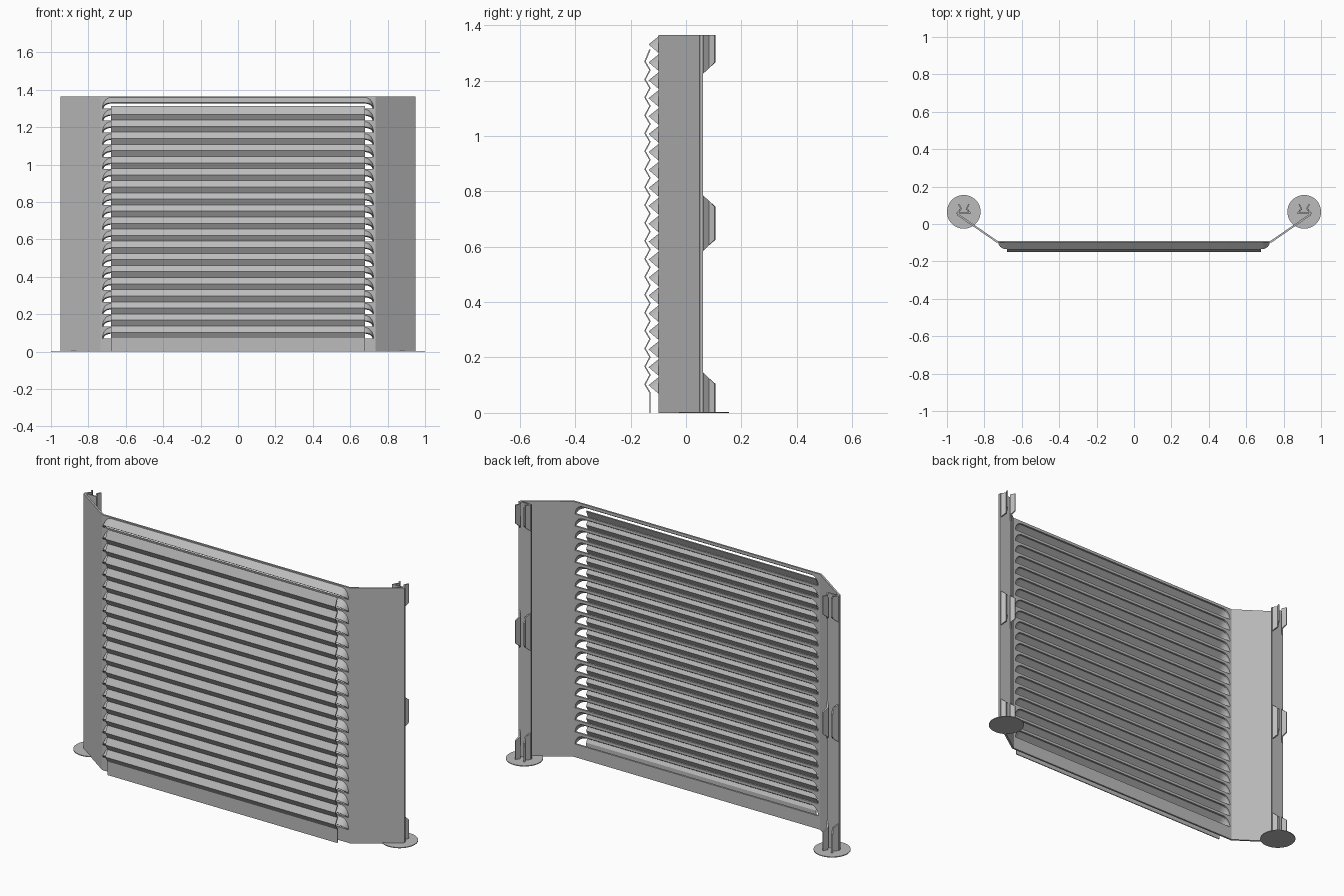
import bpy, bmesh, math

cube = bpy.data.objects.get("Cube")
if cube:
    bpy.data.objects.remove(cube, do_unlink=True)

grey = bpy.data.materials.new("plain_grey")
grey.use_nodes = True
grey.diffuse_color = (0.5, 0.5, 0.5, 1)
grey.node_tree.nodes["Principled BSDF"].inputs["Base Color"].default_value = (0.5, 0.5, 0.5, 1)

HEIGHT, FIRST, COUNT = 1.365, 0.07, 20
PITCH = (HEIGHT - FIRST) / COUNT
FRONT, BACK = -0.10, -0.09
EDGE = 0.735


def finish(name, bm, thickness=0, smooth=False):
    bmesh.ops.remove_doubles(bm, verts=bm.verts, dist=0.0001)
    bmesh.ops.recalc_face_normals(bm, faces=bm.faces)
    mesh = bpy.data.meshes.new(name)
    bm.to_mesh(mesh)
    bm.free()
    mesh.materials.append(grey)
    obj = bpy.data.objects.new(name, mesh)
    bpy.context.collection.objects.link(obj)
    if thickness:
        mod = obj.modifiers.new("thickness", 'SOLIDIFY')
        mod.thickness = thickness
        mod.offset = 0
    if smooth:
        bpy.ops.object.select_all(action='DESELECT')
        obj.select_set(True)
        bpy.context.view_layer.objects.active = obj
        bpy.ops.object.shade_smooth_by_angle(angle=math.radians(35))
    return obj


def bridge(bm, a, b):
    """Quads between two matching rows of points."""
    va = [bm.verts.new(p) for p in a]
    vb = [bm.verts.new(p) for p in b]
    for i in range(len(a) - 1):
        bm.faces.new((va[i], va[i + 1], vb[i + 1], vb[i]))


def sheet(name, a, b, thickness):
    bm = bmesh.new()
    bridge(bm, a, b)
    return finish(name, bm, thickness)


def outline(half, depth, radius=0.045, steps=8):
    """Straight slot with rounded ends, as (x, depth) pairs."""
    right = [(half - radius + radius * math.cos(t), depth * math.sin(t))
             for t in (math.pi / 2 * i / steps for i in range(steps + 1))]
    return [(-x, d) for x, d in right] + right[::-1]


def lip(pts, z):
    return [(x, FRONT - d, z + d * 0.86) for x, d in pts]


def root(pts, z, y):
    return [(x, y, z + d * 1.66) for x, d in pts]


# louvre hoods and the slotted panel behind them
outer, inner = outline(0.725, 0.035), outline(0.719, 0.030)
cell = [(-EDGE, 0)] + inner + [(EDGE, 0)]
hoods, panel = bmesh.new(), bmesh.new()
for i in range(COUNT):
    z = FIRST + i * PITCH
    bridge(hoods, root(outer, z, FRONT), lip(outer, z))
    bridge(hoods, lip(outer, z), lip(inner, z))
    bridge(hoods, lip(inner, z), root(inner, z, FRONT))
    for y in (FRONT, BACK):
        bridge(panel, root(cell, z, y), [(x, y, z + PITCH) for x, d in cell])
    bridge(panel, root(inner, z, FRONT), root(inner, z, BACK))
    top = z + PITCH
    bridge(panel, [(x, FRONT, top) for x, d in cell], [(x, BACK, top) for x, d in cell])
finish("louvre_hoods", hoods, smooth=True)
finish("slotted_panel", panel)


def upright(name, plan, z0, z1, thickness):
    return sheet(name, [(x, y, z0) for x, y in plan], [(x, y, z1) for x, y in plan], thickness)


# plain strip below the slots
mid = (FRONT + BACK) / 2
upright("panel_base", [(-EDGE, mid), (EDGE, mid)], 0, FIRST, BACK - FRONT)

# folded cover sheet in front of the louvres
profile = [(-0.13, 0), (-0.13, FIRST + 0.003)]
for i in range(COUNT - 1):
    z = FIRST + i * PITCH
    profile += [(-0.148, z + 0.033), (-0.13, z + PITCH + 0.002)]
profile[-1] = (-0.13, profile[-1][1] + 0.01)
sheet("folded_cover", [(-0.68, y, z) for y, z in profile],
      [(0.68, y, z) for y, z in profile], 0.005)

# side wings, flanges, clips and feet
CLIP_Y, CLIP_DEPTH = 0.06, 0.045
CLIPS = {"bottom": (0, 0.145, 0, 1), "middle": (0.585, 0.785, 1, 1),
         "top": (1.225, HEIGHT, 1, 0)}
for side, s in (("left", 1), ("right", -1)):
    upright(side + "_wing", [(s * 0.732, mid), (s * 0.945, 0.052)], 0, HEIGHT, 0.01)
    upright(side + "_flange", [(s * 0.948, 0.057), (s * 0.875, 0.057)], 0, HEIGHT, 0.007)

    for level, (z0, z1, cut_low, cut_high) in CLIPS.items():
        for edge, e in (("inner", -1), ("outer", 1)):
            plan = [(s * (0.91 + e * off), CLIP_Y + t * CLIP_DEPTH)
                    for off, t in ((0.032, 0), (0.015, 0.5), (0.027, 1))]
            low = [(x, y, z0 + cut_low * 0.9 * (y - CLIP_Y)) for x, y in plan]
            high = [(x, y, z1 - cut_high * 0.9 * (y - CLIP_Y)) for x, y in plan]
            sheet(f"{side}_{level}_clip_{edge}", low, high, 0.008)

    bm = bmesh.new()
    bmesh.ops.create_cone(bm, cap_ends=True, segments=48, radius1=0.09, radius2=0.09, depth=0.004)
    bmesh.ops.translate(bm, verts=bm.verts, vec=(s * 0.91, 0.065, 0.002))
    finish(side + "_foot_disc", bm, smooth=True)
